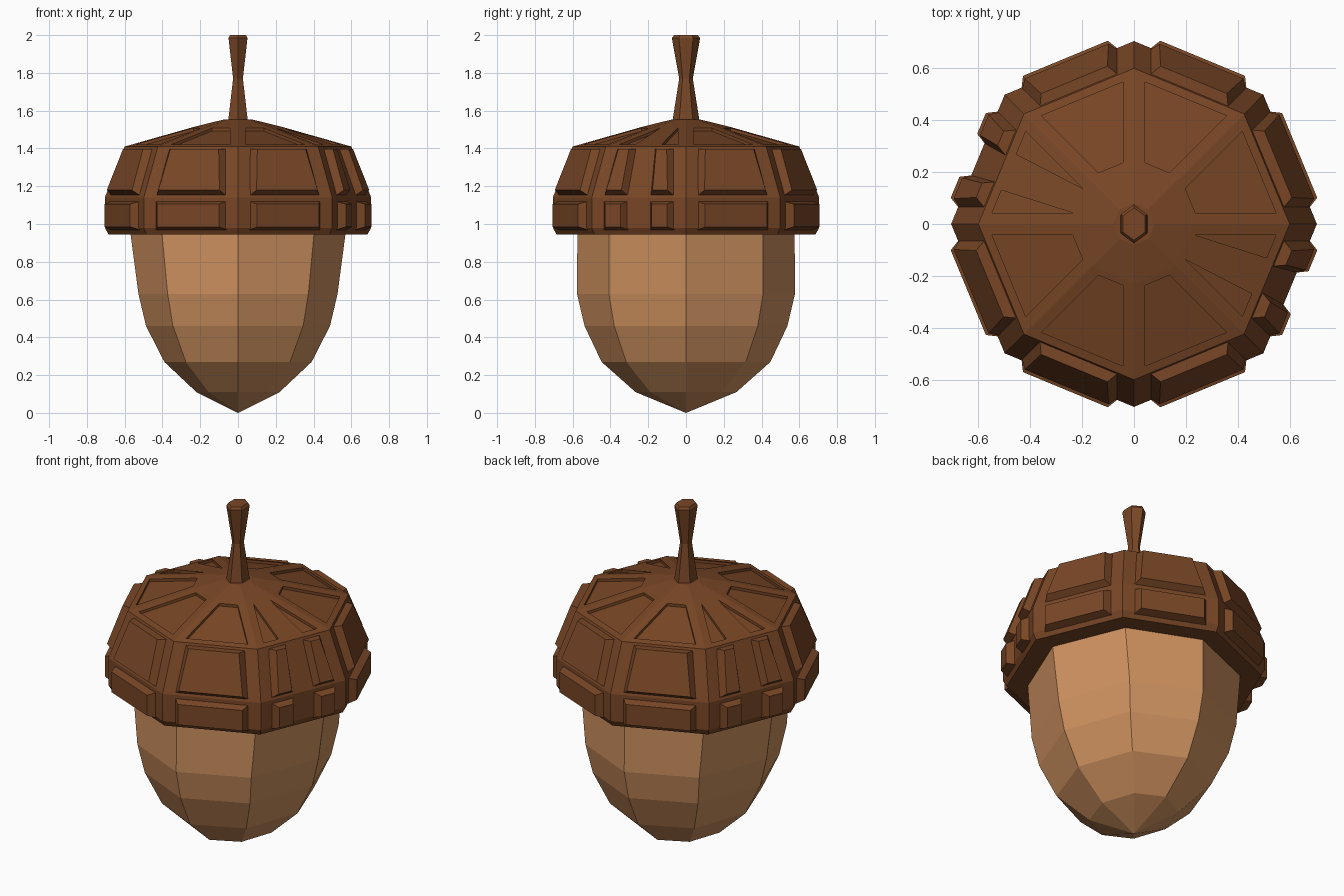
import bpy, bmesh, math
from mathutils import Vector

if "Cube" in bpy.data.objects:
    bpy.data.objects.remove(bpy.data.objects["Cube"])

SIDES = 8
STEP = 2 * math.pi / SIDES
SPLIT = (3, 7)          # sides whose panel is split into two narrow ones


def material(name, rgb):
    m = bpy.data.materials.new(name)
    m.diffuse_color = (*rgb, 1)
    m.use_nodes = True
    m.node_tree.nodes["Principled BSDF"].inputs["Base Color"].default_value = m.diffuse_color
    return m


CAP = material("dark brown", (0.19, 0.062, 0.019))
NUT = material("light tan brown", (0.62, 0.285, 0.115))


def finish(bm, name, mat):
    bmesh.ops.recalc_face_normals(bm, faces=bm.faces[:])
    me = bpy.data.meshes.new(name)
    bm.to_mesh(me)
    bm.free()
    ob = bpy.data.objects.new(name, me)
    me.materials.append(mat)
    bpy.context.collection.objects.link(ob)
    return ob


def lathe(name, rings, sides, mat, turn=0.0, tip=None):
    """Stack of (z, rx, ry) polygon rings, capped, with optional bottom tip."""
    bm = bmesh.new()
    rows = []
    for z, rx, ry in rings:
        rows.append([bm.verts.new((rx * math.cos(turn + k * 2 * math.pi / sides),
                                   ry * math.sin(turn + k * 2 * math.pi / sides), z))
                     for k in range(sides)])
    for a, b in zip(rows, rows[1:]):
        for k in range(sides):
            j = (k + 1) % sides
            bm.faces.new((a[k], a[j], b[j], b[k]))
    bm.faces.new(rows[0])
    if tip is None:
        bm.faces.new(rows[-1])
    else:
        t = bm.verts.new((0, 0, tip))
        for k in range(sides):
            bm.faces.new((rows[-1][k], rows[-1][(k + 1) % sides], t))
    return finish(bm, name, mat)


def prism(bm, low, high):
    a = [bm.verts.new(p) for p in low]
    b = [bm.verts.new(p) for p in high]
    n = len(a)
    bm.faces.new(a)
    bm.faces.new(b)
    for k in range(n):
        j = (k + 1) % n
        bm.faces.new((a[k], a[j], b[j], b[k]))


# nut body
lathe("nut", [(0.97, 0.572, 0.575), (0.63, 0.527, 0.577), (0.46, 0.487, 0.537),
              (0.27, 0.39, 0.447), (0.11, 0.22, 0.267)], SIDES, NUT, tip=0.0)

# cap body
cap = lathe("cap", [(z, r, r) for z, r in
                    [(1.552, 0.08), (1.515, 0.23), (1.41, 0.60), (1.14, 0.705),
                     (0.98, 0.705), (0.945, 0.685)]], SIDES, CAP)


# shallow recesses in the roof of the cap
def roof_z(a):
    c = math.cos(STEP / 2)
    return 1.515 - (a - 0.23 * c) * 0.105 / (0.37 * c)


bm = bmesh.new()
tan = math.tan(STEP / 2)
edge = 0.043            # half ridge width between recesses
a0, a1 = 0.235, 0.522   # inner and outer distance from the axis


def half_width(a):
    return a * tan - edge / math.cos(STEP / 2)


for k in range(SIDES):
    w0, w1 = half_width(a0), half_width(a1)
    if k in SPLIT:
        shapes = [[(a0, s * w0), (a1, s * w1), (a1, s * 0.075)] for s in (-1, 1)]
    else:
        shapes = [[(a0, -w0), (a1, -w1), (a1, w1), (a0, w0)]]
    t = (k + 0.5) * STEP
    c, s_ = math.cos(t), math.sin(t)
    for shape in shapes:
        flat = [(a * c - w * s_, a * s_ + w * c, roof_z(a)) for a, w in shape]
        prism(bm, [(x, y, z - 0.016) for x, y, z in flat],
              [(x, y, z + 0.1) for x, y, z in flat])
cutter = finish(bm, "recess_cutter", CAP)
cutter.hide_render = True
mod = cap.modifiers.new("recesses", "BOOLEAN")
mod.operation = "DIFFERENCE"
mod.solver = "EXACT"
mod.object = cutter
bpy.context.view_layer.objects.active = cap
bpy.context.view_layer.update()
bpy.ops.object.modifier_apply(modifier=mod.name)
bpy.data.objects.remove(cutter)


# raised bevelled panels round the cap
def panels(name, z0, r0, z1, r1, margin, depth, taper):
    bm = bmesh.new()
    for k in range(SIDES):
        d0 = Vector((math.cos(k * STEP), math.sin(k * STEP), 0))
        d1 = Vector((math.cos((k + 1) * STEP), math.sin((k + 1) * STEP), 0))
        along = (d1 - d0).normalized()
        mid = (d0 + d1) / 2
        lo, hi = mid * r0 + Vector((0, 0, z0)), mid * r1 + Vector((0, 0, z1))
        up = (hi - lo).normalized()
        out = along.cross(up)
        h0 = r0 * math.sin(STEP / 2) - margin
        h1 = r1 * math.sin(STEP / 2) - margin
        spans = [(-1, -0.3), (0.3, 1)] if k in SPLIT else [(-1, 1)]
        for u, v in spans:
            quad = [(lo, u * h0, 1, 1), (lo, v * h0, -1, 1),
                    (hi, v * h1, -1, -1), (hi, u * h1, 1, -1)]
            base = [p + along * w - out * 0.01 for p, w, _, _ in quad]
            face = [p + along * (w + a * taper) + up * b * taper * 0.6 + out * depth
                    for p, w, a, b in quad]
            prism(bm, base, face)
    return finish(bm, name, CAP)


panels("upper_panels", 1.15, 0.701, 1.40, 0.604, 0.065, 0.04, 0.028)
panels("lower_panels", 0.968, 0.705, 1.122, 0.705, 0.065, 0.04, 0.028)

# stem
lathe("stem", [(2.0, 0.05, 0.062), (1.985, 0.058, 0.075), (1.77, 0.03, 0.036),
               (1.53, 0.062, 0.074)], 6, CAP, turn=math.pi / 2)
